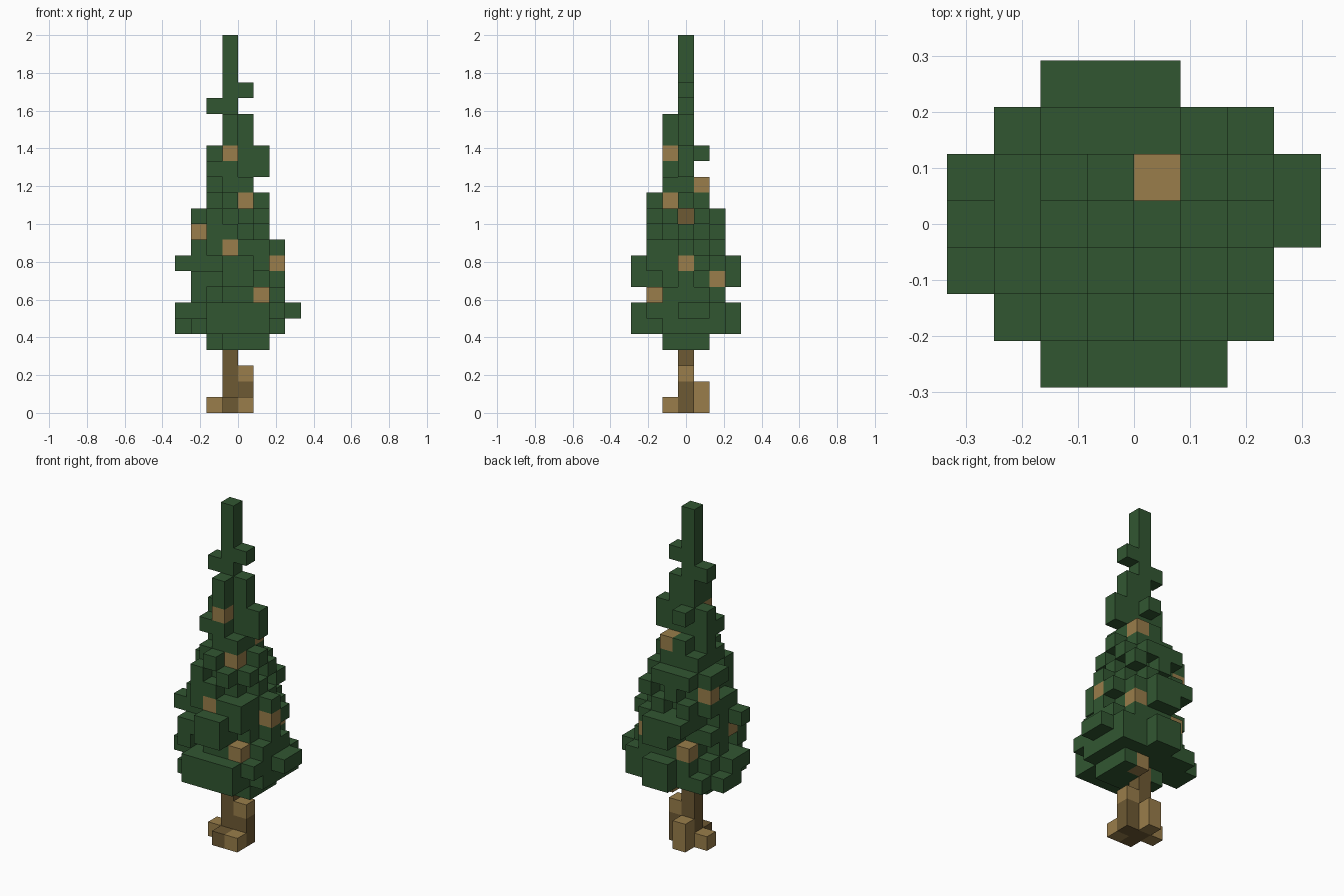
import bpy
import bmesh
import random
from mathutils import Vector

random.seed(4)
default = bpy.data.objects.get("Cube")
if default:
    bpy.data.objects.remove(default, do_unlink=True)

UNIT = 1 / 12          # edge of one block
cells = {}             # block position -> part name


def span(a):
    """Turn a single index or an inclusive (low, high) pair into a range."""
    low, high = a if isinstance(a, tuple) else (a, a)
    return range(low, high + 1)


def fill(part, x, y, z):
    for i in span(x):
        for j in span(y):
            for k in span(z):
                cells[i, j, k] = part


def carve(x, y, z):
    for i in span(x):
        for j in span(y):
            for k in span(z):
                cells.pop((i, j, k), None)


# Ragged foliage tiers: level -> (radius, x range, y range)
tiers = {
    4: (1.85, (-2, 1), (-1, 1)),
    5: (3.4, (-4, 2), (-3, 3)),
    6: (3.4, (-4, 2), (-3, 3)),
    7: (3.25, (-3, 2), (-2, 2)),
    8: (3.1, (-3, 2), (-3, 3)),
    9: (3.1, (-3, 2), (-3, 3)),
    10: (2.75, (-3, 2), (-2, 2)),
    11: (2.55, (-2, 1), (-2, 2)),
    12: (2.55, (-3, 1), (-2, 2)),
    13: (2.1, (-2, 1), (-2, 1)),
}
for level, (radius, xs, ys) in tiers.items():
    for i in span(xs):
        for j in span(ys):
            reach = Vector((i + 0.5, j)).length
            on_rim = reach > radius - 0.9
            # Needles alternate around the rim, with some left to chance
            gap_chance = 0.75 if (i + j + level) % 2 else 0.1
            if reach <= radius and not (on_rim and random.random() < gap_chance):
                fill("foliage", i, j, level)
    # Branch tips that set the outline of the tier
    fill("foliage", xs, 0, level)
    fill("foliage", -(level % 2), ys, level)

# Longer branch tips
fill("foliage", (2, 3), (0, 1), 6)
fill("foliage", (-4, -3), -1, 6)
fill("foliage", (-4, -3), -1, 9)
fill("foliage", (-4, -3), 1, 5)
fill("foliage", 2, 2, 5)
fill("foliage", 2, -2, 6)
fill("foliage", -3, 2, 5)
fill("foliage", 1, (-3, -2), 5)
fill("foliage", -2, (-3, -2), 6)
fill("foliage", -2, (2, 3), 9)
fill("foliage", 1, 2, 9)
fill("foliage", 1, (-1, 1), 4)
fill("foliage", -1, -1, 4)
fill("foliage", (-3, -2), -2, 8)
fill("foliage", (-3, -2), 1, 12)
fill("foliage", 1, -1, 12)

# Narrow crown and leading shoot
fill("foliage", -1, 0, (14, 23))
fill("foliage", -1, -1, (14, 18))
fill("foliage", 0, 0, (14, 18))
fill("foliage", 1, 0, (15, 16))
fill("foliage", -2, (-1, 0), 15)
fill("foliage", -2, 0, 16)
fill("foliage", -2, 0, 14)
fill("foliage", -1, 1, 14)
fill("foliage", 0, -1, 14)
fill("foliage", -1, 1, 16)
fill("foliage", -2, 0, 19)
fill("foliage", 0, 0, 20)

# Gaps that expose the trunk and the bare twigs
carve((0, 1), 0, 12)
carve(1, -1, 13)
carve(0, -2, 13)
carve(2, -1, 9)
carve(2, 2, 8)
carve(1, 3, (5, 9))
carve(-2, (2, 3), 8)
carve(-2, 3, (5, 6))
carve(-3, 2, (6, 7))
carve(-4, -1, 8)

# Trunk with its root blocks
fill("trunk", -1, 0, (0, 13))
fill("trunk", -1, -1, 0)
fill("trunk", 0, 0, (0, 1))
fill("roots", -2, 0, 0)
fill("roots", 0, -1, 0)
fill("roots", -1, 1, (0, 1))
fill("roots", 0, 0, 2)

# Bare twig ends poking through the leaves
for twig in [(-1, -1, 16), (0, 1, 14), (0, -1, 13), (-3, 1, 11), (-1, -2, 10),
             (2, 0, 9), (1, 2, 8), (-3, -1, 8), (1, -2, 7), (-2, 2, 7), (0, 1, 4)]:
    fill("bare_twigs", *twig)


def make_material(name, color):
    mat = bpy.data.materials.new(name)
    mat.use_nodes = True
    mat.diffuse_color = color
    mat.node_tree.nodes["Principled BSDF"].inputs["Base Color"].default_value = color
    return mat


green = make_material("dark_leaf_green", (0.031, 0.094, 0.031, 1))
dark_bark = make_material("dark_bark", (0.155, 0.1, 0.033, 1))
light_bark = make_material("light_bark", (0.32, 0.207, 0.069, 1))


def build_part(part, mat):
    """Skin the blocks of one part, leaving out faces buried against others."""
    bm = bmesh.new()
    for cell in [c for c, name in cells.items() if name == part]:
        center = Vector((cell[0] + 0.5, cell[1], cell[2] + 0.5))
        for axis in range(3):
            for sign in (-1, 1):
                normal = Vector((0, 0, 0))
                normal[axis] = sign
                if tuple(int(c + n) for c, n in zip(cell, normal)) in cells:
                    continue
                u = Vector((0, 0, 0))
                u[(axis + 1) % 3] = 1
                v = normal.cross(u)
                corners = [normal + u + v, normal - u + v, normal - u - v, normal + u - v]
                bm.faces.new([bm.verts.new((center + c / 2) * UNIT) for c in corners])
    bmesh.ops.remove_doubles(bm, verts=bm.verts, dist=UNIT / 100)
    mesh = bpy.data.meshes.new(part)
    bm.to_mesh(mesh)
    bm.free()
    mesh.materials.append(mat)
    bpy.context.collection.objects.link(bpy.data.objects.new(part, mesh))


build_part("foliage", green)
build_part("trunk", dark_bark)
build_part("roots", light_bark)
build_part("bare_twigs", light_bark)
